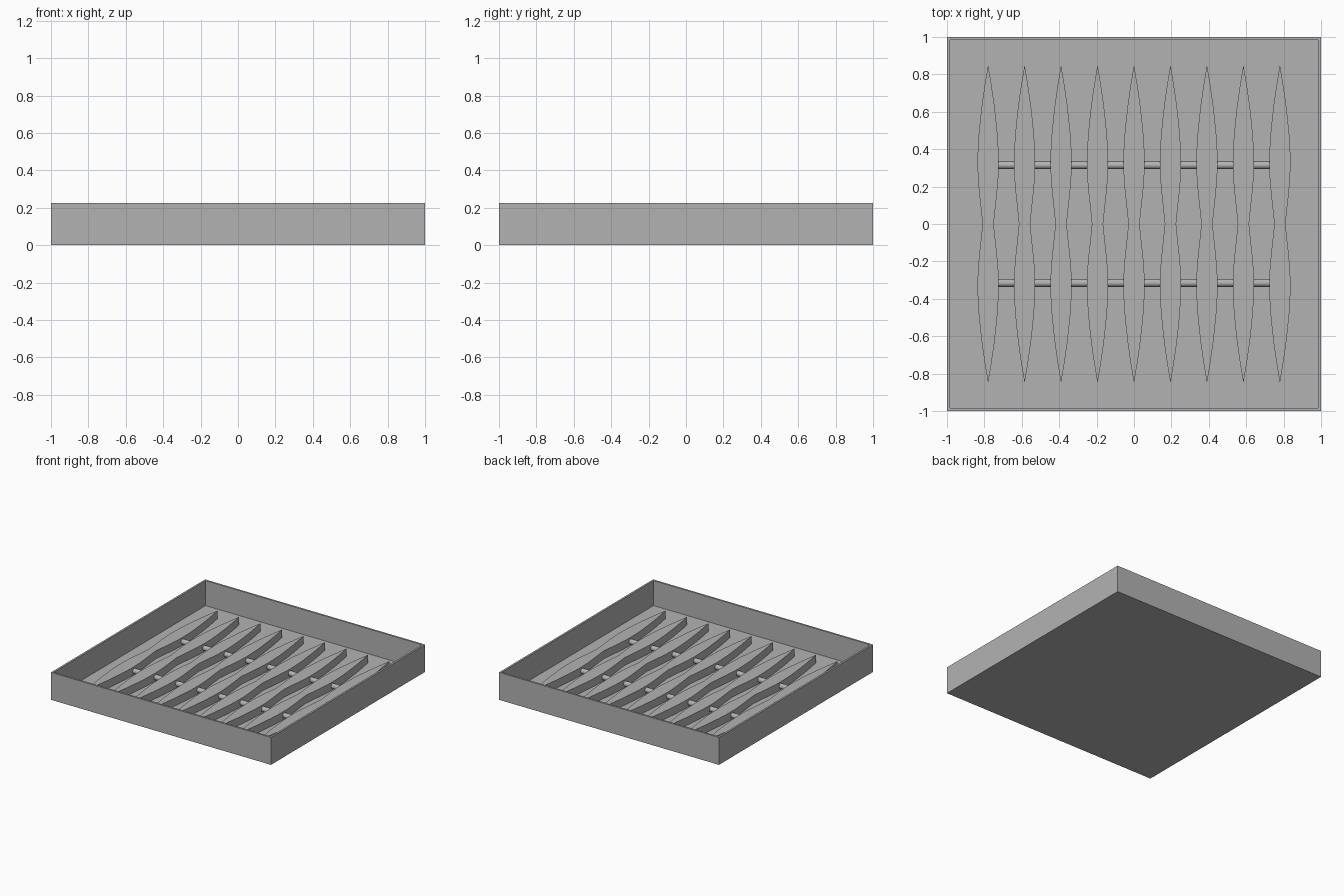
import bpy, bmesh, math

if "Cube" in bpy.data.objects:
    bpy.data.objects.remove(bpy.data.objects["Cube"], do_unlink=True)

grey = bpy.data.materials.new("plain_grey")
grey.use_nodes = True
colour = (0.45, 0.45, 0.45, 1)
grey.diffuse_color = colour
grey.node_tree.nodes["Principled BSDF"].inputs["Base Color"].default_value = colour

HEIGHT, WALL, FLOOR = 0.225, 0.022, 0.02
SLAT_TOP, SPACING = 0.085, 0.195
ROD_Y, ROD_Z, ROD_RADIUS = 0.315, 0.05, 0.021


def finish(name, bm):
    bmesh.ops.recalc_face_normals(bm, faces=bm.faces)
    mesh = bpy.data.meshes.new(name)
    bm.to_mesh(mesh)
    bm.free()
    mesh.materials.append(grey)
    obj = bpy.data.objects.new(name, mesh)
    bpy.context.collection.objects.link(obj)
    return obj


def smooth(obj):
    bpy.ops.object.select_all(action='DESELECT')
    obj.select_set(True)
    bpy.context.view_layer.objects.active = obj
    bpy.ops.object.shade_smooth_by_angle(angle=math.radians(30))


# Open tray: a box whose top is inset to the wall width and pushed down to the floor
bm = bmesh.new()
bmesh.ops.create_cube(bm, size=1)
for v in bm.verts:
    v.co = (v.co.x * 2, v.co.y * 2, (v.co.z + 0.5) * HEIGHT)
top = max(bm.faces, key=lambda f: f.calc_center_median().z)
bmesh.ops.inset_region(bm, faces=[top], thickness=WALL)
cavity = bmesh.ops.extrude_discrete_faces(bm, faces=[top])["faces"][0]
for v in cavity.verts:
    v.co.z = FLOOR
finish("tray", bm)

# Half-widths of a slat from its waist to its tip
half = [(0, 0.03), (0.08, 0.038), (0.16, 0.047), (0.24, 0.054), (0.32, 0.057),
        (0.4, 0.055), (0.48, 0.05), (0.56, 0.042), (0.64, 0.033), (0.75, 0.017)]
side = [(-y, w) for y, w in reversed(half[1:])] + half
outline = [(0, -0.85)] + [(w, y) for y, w in side] + [(0, 0.85)]
outline += [(-w, y) for y, w in reversed(side)]

# Row of double-bulged slats standing on the floor
for i in range(9):
    bm = bmesh.new()
    x0 = (i - 4) * SPACING
    base = bm.faces.new([bm.verts.new((x0 + x, y, FLOOR - 0.002)) for x, y in outline])
    raised = bmesh.ops.extrude_face_region(bm, geom=[base])["geom"]
    for v in raised:
        if isinstance(v, bmesh.types.BMVert):
            v.co.z = SLAT_TOP
    smooth(finish(f"slat_{i + 1}", bm))

# Two round rods tying the slats together
for name, y in (("front_rod", -ROD_Y), ("back_rod", ROD_Y)):
    bpy.ops.mesh.primitive_cylinder_add(vertices=16, radius=ROD_RADIUS, depth=8 * SPACING,
                                        location=(0, y, ROD_Z), rotation=(0, math.pi / 2, 0))
    rod = bpy.context.object
    rod.name = name
    rod.data.materials.append(grey)
    smooth(rod)
